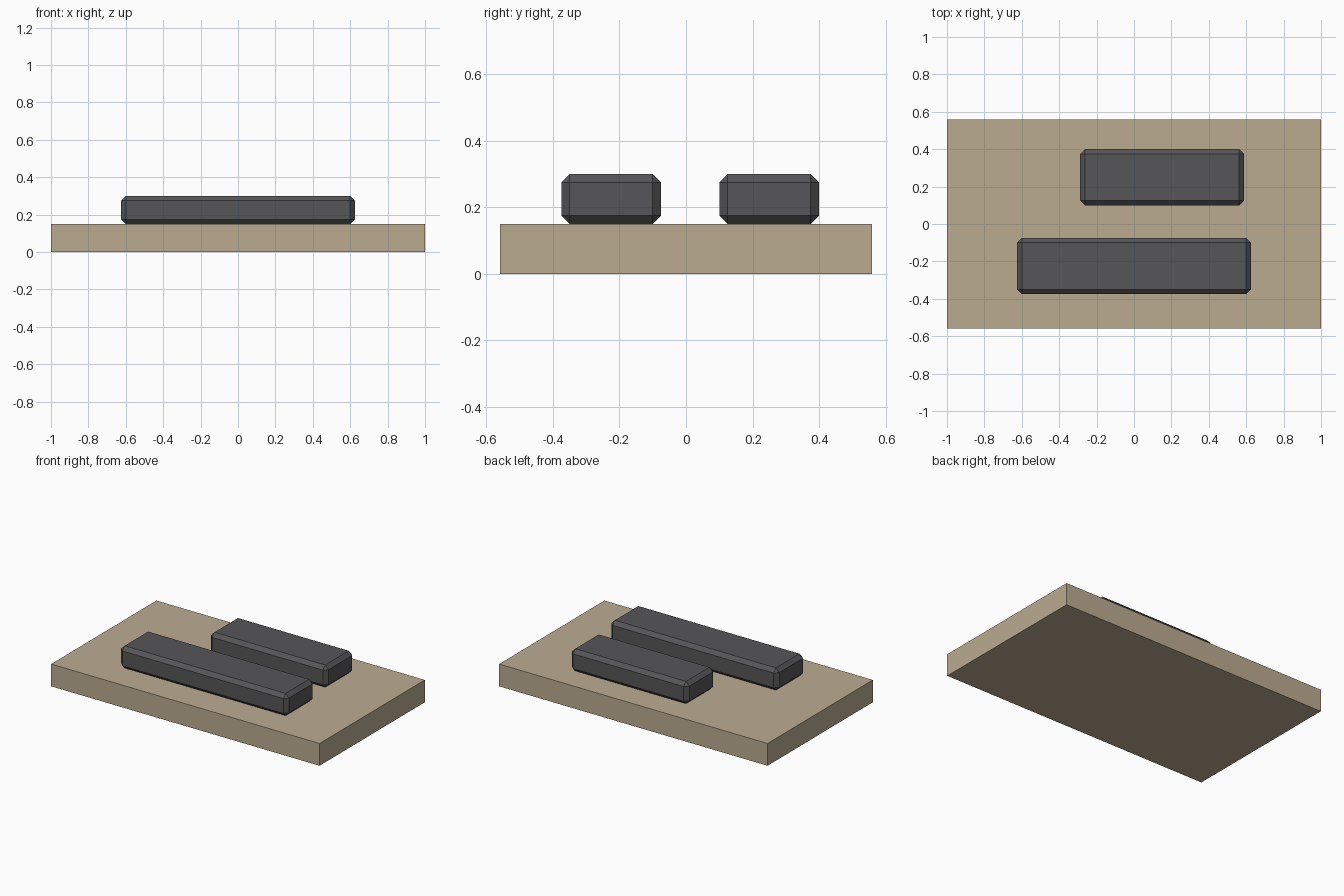
import bpy
import bmesh
from mathutils import Matrix

cube = bpy.data.objects.get("Cube")
if cube:
    bpy.data.objects.remove(cube, do_unlink=True)


def make_material(name, rgb):
    mat = bpy.data.materials.new(name)
    mat.use_nodes = True
    mat.diffuse_color = (*rgb, 1)
    bsdf = mat.node_tree.nodes["Principled BSDF"]
    bsdf.inputs["Base Color"].default_value = (*rgb, 1)
    return mat


def make_box(name, size, centre, mat, chamfer=0):
    """Flat-shaded box with optional single-segment chamfered edges."""
    bm = bmesh.new()
    bmesh.ops.create_cube(bm, size=1, matrix=Matrix.Diagonal((*size, 1)))
    if chamfer:
        bmesh.ops.bevel(bm, geom=bm.edges[:], offset=chamfer, segments=1,
                        affect='EDGES', clamp_overlap=True)
    mesh = bpy.data.meshes.new(name)
    bm.to_mesh(mesh)
    bm.free()
    mesh.materials.append(mat)
    obj = bpy.data.objects.new(name, mesh)
    obj.location = centre
    bpy.context.collection.objects.link(obj)
    return obj


tan = make_material("tan", (0.5, 0.41, 0.285))
charcoal = make_material("charcoal", (0.093, 0.093, 0.098))

# Base slab
make_box("base_slab", (2, 1.12, 0.15), (0, 0, 0.075), tan)

# Chamfered bars resting on the slab
make_box("front_bar", (1.25, 0.3, 0.15), (0, -0.225, 0.225), charcoal, 0.025)
make_box("back_bar", (0.875, 0.3, 0.15), (0.15, 0.25, 0.225), charcoal, 0.025)
